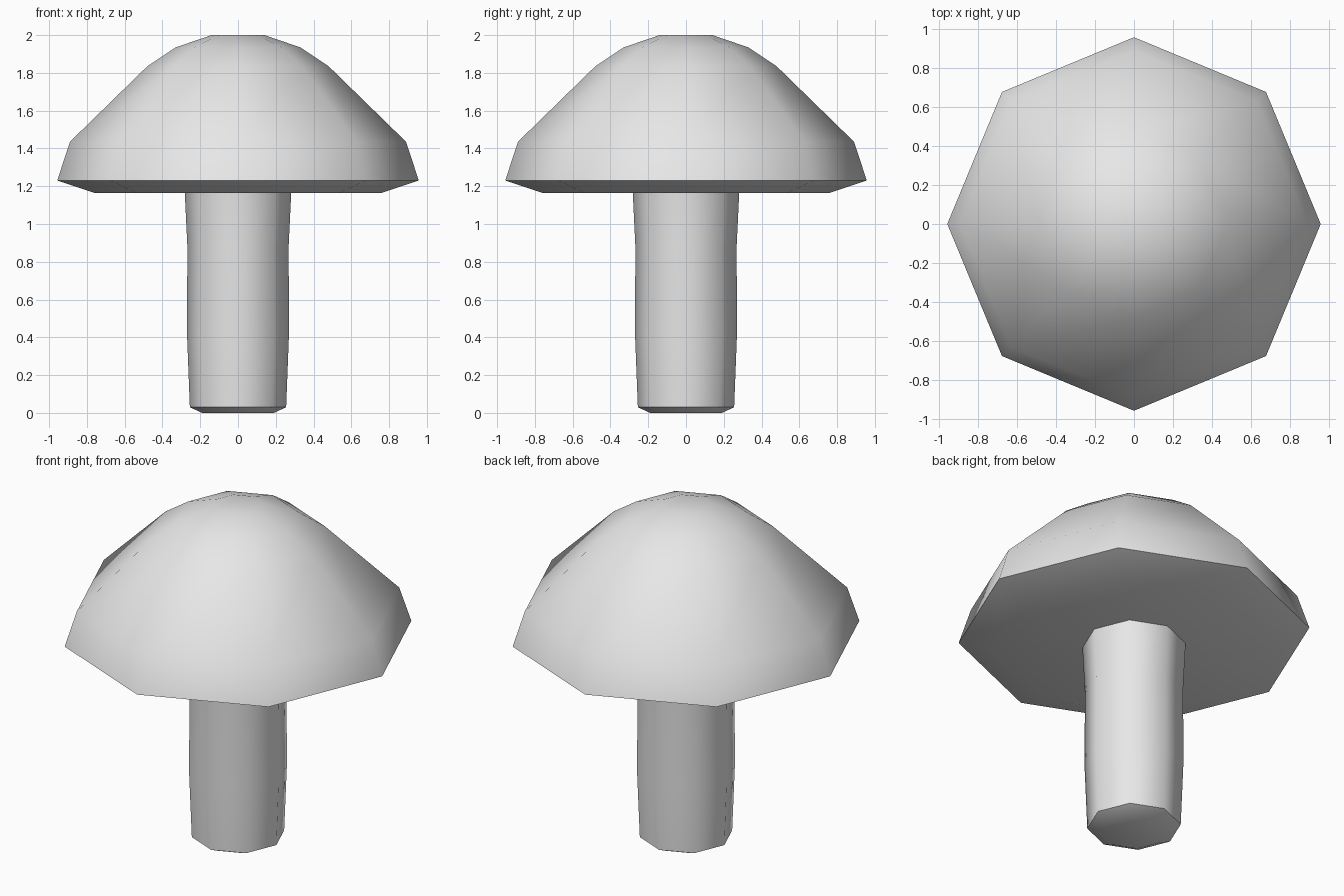
import bpy
import bmesh
import math

cube = bpy.data.objects.get("Cube")
if cube:
    bpy.data.objects.remove(cube, do_unlink=True)

SIDES = 8

grey = bpy.data.materials.new("light_grey")
grey.use_nodes = True
grey.diffuse_color = (0.8, 0.8, 0.8, 1)
grey.node_tree.nodes["Principled BSDF"].inputs["Base Color"].default_value = (0.8, 0.8, 0.8, 1)


def lathe(name, profile):
    """Turn a bottom-to-top (radius, height) profile into a closed octagonal solid."""
    bm = bmesh.new()
    rings = []
    for r, z in profile:
        angles = [math.tau * i / SIDES for i in range(SIDES)]
        rings.append([bm.verts.new((r * math.cos(a), r * math.sin(a), z)) for a in angles])
    for low, high in zip(rings, rings[1:]):
        for i in range(SIDES):
            j = (i + 1) % SIDES
            bm.faces.new((low[i], low[j], high[j], high[i]))
    bm.faces.new(rings[0][::-1])
    bm.faces.new(rings[-1])
    bmesh.ops.recalc_face_normals(bm, faces=bm.faces)
    mesh = bpy.data.meshes.new(name)
    bm.to_mesh(mesh)
    bm.free()
    mesh.materials.append(grey)
    obj = bpy.data.objects.new(name, mesh)
    bpy.context.collection.objects.link(obj)
    # Smooth around the body, crisp at the rim and foot
    bpy.ops.object.select_all(action="DESELECT")
    obj.select_set(True)
    bpy.context.view_layer.objects.active = obj
    bpy.ops.object.shade_smooth_by_angle(angle=math.radians(58))
    return obj


# Stem with a bevelled foot and a slight flare under the cap
lathe("stem", [(0.19, 0), (0.255, 0.03), (0.27, 0.42), (0.268, 0.88), (0.282, 1.17)])

# Domed cap with a shallow underside
lathe("cap", [(0.76, 1.165), (0.957, 1.23), (0.89, 1.435), (0.48, 1.835),
              (0.33, 1.935), (0.14, 2.0)])
